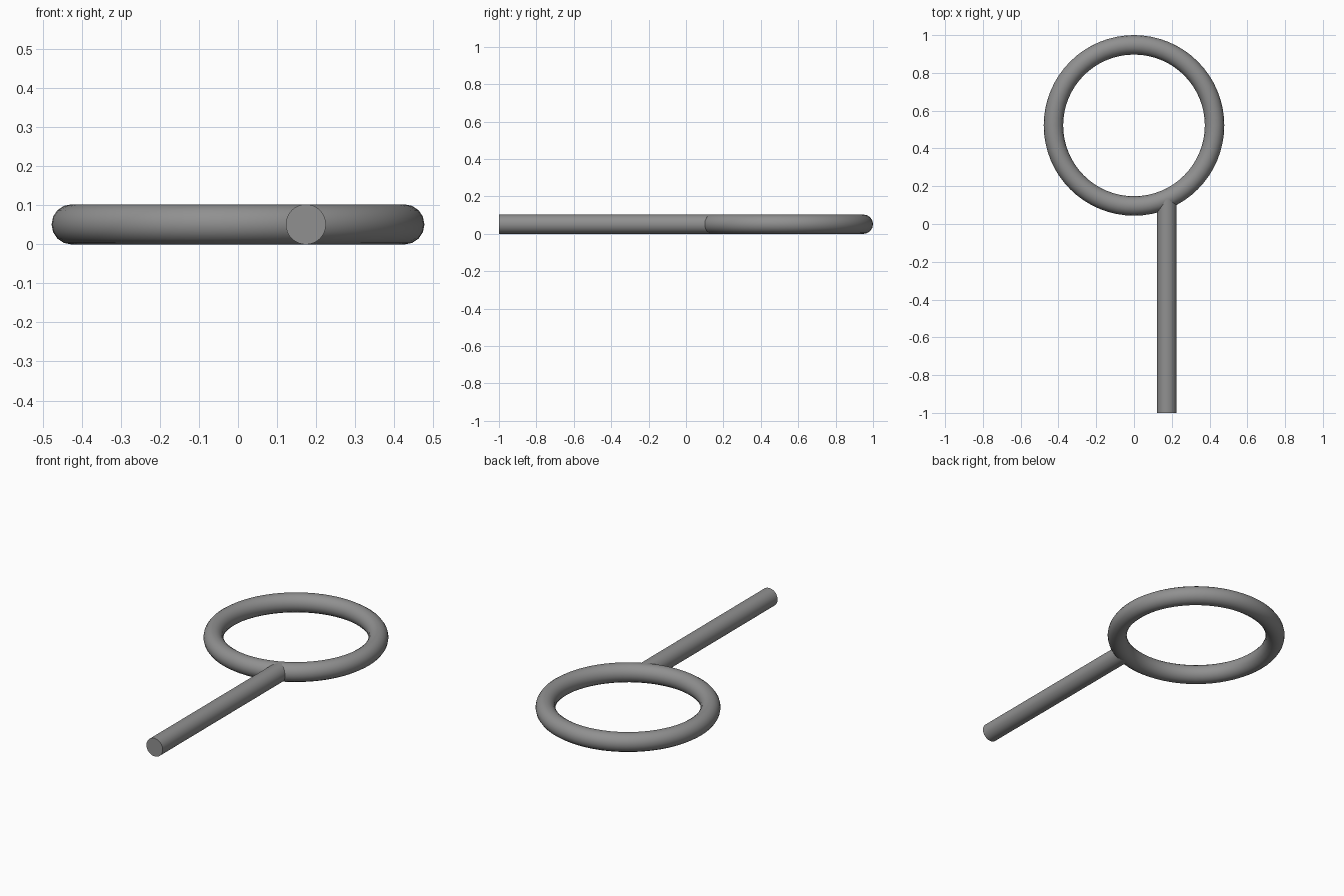
import bpy
import math

cube = bpy.data.objects.get("Cube")
if cube:
    bpy.data.objects.remove(cube, do_unlink=True)

TUBE = 0.0515            # shared thickness radius of ring and rod
RING_OUTER = 0.478
RING_Y = 1 - RING_OUTER
ROD_X = 0.174

grey = bpy.data.materials.new("plain grey")
grey.use_nodes = True
colour = (0.28, 0.28, 0.28, 1)
grey.diffuse_color = colour
grey.node_tree.nodes["Principled BSDF"].inputs["Base Color"].default_value = colour


def finish(name):
    obj = bpy.context.object
    obj.name = name
    obj.data.materials.append(grey)
    bpy.ops.object.transform_apply(location=False, rotation=True, scale=True)
    bpy.ops.object.shade_smooth_by_angle(angle=math.radians(40))


# Round ring lying flat
ring_radius = RING_OUTER - TUBE
bpy.ops.mesh.primitive_torus_add(
    major_radius=ring_radius, minor_radius=TUBE,
    major_segments=64, minor_segments=16, location=(0, RING_Y, TUBE))
finish("ring")

# Straight rod, its inner end buried at the centre of the ring's tube
rod_end = RING_Y - math.sqrt(ring_radius ** 2 - ROD_X ** 2)
bpy.ops.mesh.primitive_cylinder_add(
    vertices=32, radius=TUBE, depth=rod_end + 1,
    location=(ROD_X, (rod_end - 1) / 2, TUBE), rotation=(math.pi / 2, 0, 0))
finish("rod")
